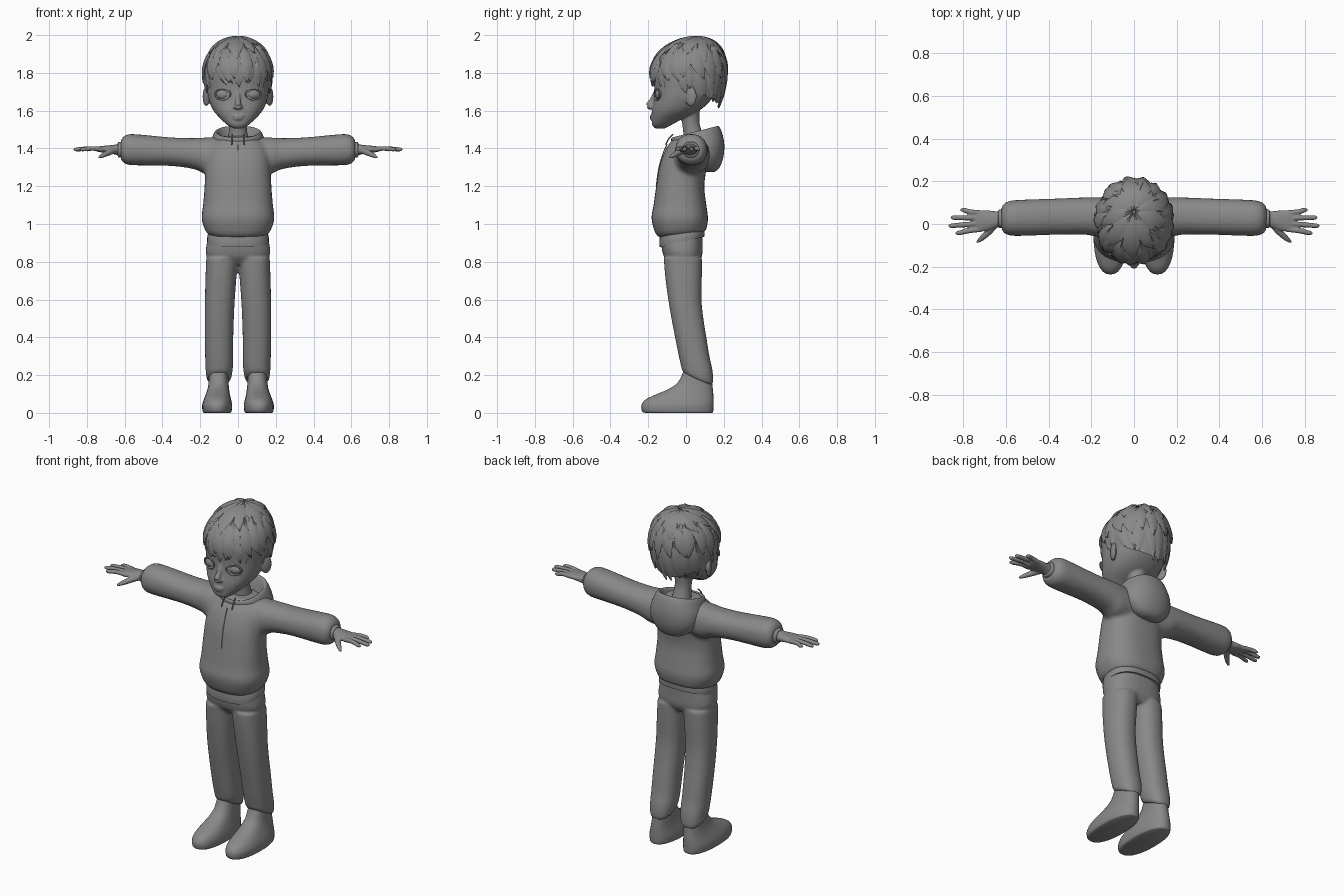
import bpy, bmesh, math, random
from mathutils import Vector, Matrix

if "Cube" in bpy.data.objects:
    bpy.data.objects.remove(bpy.data.objects["Cube"])

random.seed(4)
grey = bpy.data.materials.new("plain_grey")
grey.diffuse_color = (0.25, 0.25, 0.25, 1)
grey.use_nodes = True
grey.node_tree.nodes["Principled BSDF"].inputs["Base Color"].default_value = grey.diffuse_color


def catmull(rows, steps):
    """Smoothly resample a list of equal-length tuples."""
    out = []
    for i in range(len(rows) - 1):
        p = [rows[max(0, min(len(rows) - 1, i + k))] for k in (-1, 0, 1, 2)]
        for j in range(steps):
            t = j / steps
            out.append([0.5 * (2 * b + (c - a) * t + (2 * a - 5 * b + 4 * c - d) * t * t
                               + (3 * b - a - 3 * c + d) * t ** 3) for a, b, c, d in zip(*p)])
    return out + [list(rows[-1])]


class Part:
    """Collects geometry for one object."""

    def __init__(self, name):
        self.name, self.bm = name, bmesh.new()

    def rings(self, rings, mirror=False):
        for sx in ((1, -1) if mirror else (1,)):
            vs = [[self.bm.verts.new((p[0] * sx, p[1], p[2])) for p in r] for r in rings]
            n = len(vs[0])
            for a, b in zip(vs, vs[1:]):
                for i in range(n):
                    self.bm.faces.new((a[i], a[(i + 1) % n], b[(i + 1) % n], b[i]))
            self.bm.faces.new(vs[0])
            self.bm.faces.new(vs[-1])

    def loft(self, rows, axis="z", power=2.2, mirror=False, seg=32, steps=4):
        """Rows: position, a-min, a-max, b-min, b-max, tilt; sections are superellipses."""
        rings = []
        for t, a0, a1, b0, b1, tilt in catmull(rows, steps):
            ring = []
            for i in range(seg):
                c, s = math.cos(math.tau * i / seg), math.sin(math.tau * i / seg)
                u = math.copysign(abs(c) ** (2 / power), c)
                v = math.copysign(abs(s) ** (2 / power), s)
                a, b = (a0 + a1) / 2 + (a1 - a0) / 2 * u, (b0 + b1) / 2 + (b1 - b0) / 2 * v
                ring.append((a, b, t + tilt * v) if axis == "z" else (t, a, b))
            rings.append(ring)
        self.rings(rings, mirror)

    def tube(self, pts, mirror=False, seg=10, steps=4):
        """Points: x, y, z, radius."""
        path = catmull(pts, steps)
        rings = []
        for i, p in enumerate(path):
            d = Vector(path[min(i + 1, len(path) - 1)][:3]) - Vector(path[max(i - 1, 0)][:3])
            q = d.to_track_quat("Z", "Y")
            rings.append([Vector(p[:3]) + q @ Vector((p[3] * math.cos(math.tau * k / seg),
                          p[3] * math.sin(math.tau * k / seg), 0)) for k in range(seg)])
        self.rings(rings, mirror)

    def ball(self, centre, radii, turn=0, mirror=False):
        for sx in ((1, -1) if mirror else (1,)):
            m = (Matrix.Diagonal((sx, 1, 1, 1)) @ Matrix.Translation(centre)
                 @ Matrix.Rotation(turn, 4, "Z") @ Matrix.Diagonal((*radii, 1)))
            bmesh.ops.create_uvsphere(self.bm, u_segments=24, v_segments=14, radius=1, matrix=m)

    def done(self, voxel=0, smooth=4, angle=50):
        bmesh.ops.recalc_face_normals(self.bm, faces=self.bm.faces[:])
        me = bpy.data.meshes.new(self.name)
        self.bm.to_mesh(me)
        self.bm.free()
        me.polygons.foreach_set("use_smooth", [True] * len(me.polygons))
        me.set_sharp_from_angle(angle=math.radians(angle))
        me.materials.append(grey)
        ob = bpy.data.objects.new(self.name, me)
        bpy.context.collection.objects.link(ob)
        if voxel:  # fuse overlapping volumes into one soft skin
            r = ob.modifiers.new("fuse", "REMESH")
            r.mode, r.voxel_size, r.use_smooth_shade = "VOXEL", voxel, True
            s = ob.modifiers.new("soften", "SMOOTH")
            s.factor, s.iterations = 0.5, smooth
        return ob


# Hoodie body and sleeves
p = Part("hoodie")
p.loft([(.945, -.155, .155, -.145, .105, .015), (.97, -.175, .175, -.165, .11, .012),
        (1.03, -.193, .193, -.183, .117, 0), (1.1, -.185, .185, -.172, .108, 0),
        (1.2, -.177, .177, -.158, .097, 0), (1.3, -.172, .172, -.142, .11, 0),
        (1.38, -.165, .165, -.115, .125, 0), (1.43, -.14, .14, -.085, .12, 0),
        (1.465, -.09, .09, -.05, .1, 0)], power=2.5)
p.loft([(.08, -.06, .12, 1.27, 1.46, 0), (.17, -.06, .125, 1.265, 1.458, 0),
        (.23, -.05, .125, 1.29, 1.455, 0), (.35, -.05, .12, 1.307, 1.458, 0),
        (.5, -.055, .115, 1.31, 1.472, 0), (.575, -.055, .11, 1.312, 1.476, 0),
        (.607, -.045, .098, 1.325, 1.462, 0), (.622, -.025, .08, 1.345, 1.44, 0)],
       axis="x", mirror=True)
p.done(voxel=.011, smooth=5)

# Hood lying on the back, with an open rim around the neck
p = Part("hood")
p.loft([(1.275, -.04, .04, .1, .15, 0), (1.295, -.09, .09, .06, .175, 0),
        (1.35, -.14, .14, .0, .197, 0), (1.41, -.152, .152, -.05, .203, .01),
        (1.455, -.138, .138, -.075, .192, .025), (1.482, -.125, .125, -.078, .178, .03),
        (1.488, -.113, .113, -.068, .166, .03), (1.465, -.1, .1, -.055, .15, .025),
        (1.42, -.08, .08, -.03, .13, 0)], steps=3)
p.done()

# Drawstrings and front seam
p = Part("drawstrings")
p.tube([(.03, -.07, 1.475, .004), (.034, -.092, 1.45, .004), (.034, -.108, 1.42, .004)], mirror=True, seg=6)
p.done()
p = Part("front_seam")
p.tube([(0, -.1, 1.42, .003), (0, -.119, 1.38, .003), (0, -.143, 1.3, .003), (0, -.158, 1.2, .003)], seg=6)
p.done()

# Shirt edge below the hoodie
p = Part("shirt_hem")
p.loft([(.905, -.163, .163, -.139, .097, .028), (.93, -.163, .163, -.141, .099, .024),
        (.965, -.155, .155, -.138, .098, .02)], power=2.5)
p.done()

# Trousers
p = Part("trousers")
p.loft([(.785, -.1, .1, -.08, .06, 0), (.83, -.166, .166, -.118, .085, 0),
        (.9, -.165, .165, -.132, .088, 0), (.95, -.15, .15, -.13, .088, 0)], power=2.5)
p.loft([(.175, .042, .162, -.005, .135, -.03), (.195, .034, .168, -.02, .144, -.03),
        (.24, .027, .172, -.027, .14, -.012), (.3, .026, .174, -.038, .124, 0),
        (.4, .025, .176, -.058, .108, 0), (.5, .022, .176, -.077, .092, 0),
        (.6, .017, .175, -.094, .082, 0), (.72, .008, .172, -.11, .084, 0),
        (.82, .0, .168, -.118, .085, 0)], power=2.3, mirror=True)
p.done(voxel=.009, smooth=4)

# Shoes
p = Part("shoes")
p.loft([(0, .042, .18, -.215, .138, 0), (.008, .034, .187, -.232, .144, 0),
        (.04, .031, .19, -.236, .146, 0), (.07, .036, .182, -.215, .146, 0),
        (.095, .042, .172, -.165, .145, 0), (.125, .047, .162, -.095, .142, 0),
        (.16, .05, .156, -.045, .138, 0), (.215, .053, .152, -.015, .125, 0)],
       power=2.3, mirror=True)
p.done(angle=40)

# Hands: wrist, palm, fingers and thumb
p = Part("hands")
p.loft([(.59, -.012, .062, 1.358, 1.43, 0), (.625, -.012, .06, 1.36, 1.428, 0),
        (.65, -.02, .06, 1.368, 1.42, 0), (.69, -.032, .064, 1.375, 1.416, 0),
        (.73, -.036, .064, 1.38, 1.412, 0), (.75, -.028, .058, 1.385, 1.408, 0)],
       axis="x", mirror=True)
for y0, x1, y1 in ((-.025, .838, -.042), (.002, .87, -.008), (.028, .86, .03), (.052, .815, .066)):
    p.tube([(.72, y0, 1.395, .013), (.77, y0 + (y1 - y0) * .35, 1.4, .0125),
            (x1 - .015, y1, 1.395, .011), (x1, y1, 1.393, .005)], mirror=True)
p.tube([(.655, -.005, 1.39, .018), (.685, -.04, 1.378, .016), (.718, -.07, 1.362, .012),
        (.738, -.086, 1.352, .005)], mirror=True)
p.done(voxel=.0045, smooth=2)
p = Part("cuffs")
p.loft([(.61, -.02, .07, 1.35, 1.436, 0), (.632, -.018, .068, 1.353, 1.434, 0),
        (.637, -.012, .06, 1.36, 1.428, 0)], axis="x", mirror=True)
p.done()

# Head with neck, nose, lips and ears
p = Part("head")
p.loft([(1.505, -.02, .02, -.16, -.115, 0), (1.52, -.05, .05, -.177, -.085, 0),
        (1.55, -.085, .085, -.181, -.03, 0), (1.6, -.13, .13, -.181, .07, 0),
        (1.66, -.156, .156, -.171, .135, 0), (1.72, -.165, .165, -.168, .165, 0),
        (1.8, -.166, .166, -.17, .175, 0), (1.88, -.145, .145, -.145, .165, 0),
        (1.94, -.09, .09, -.08, .12, 0), (1.955, -.04, .04, -.03, .06, 0)], power=2.3)
p.tube([(0, .045, 1.42, .062), (0, .035, 1.48, .05), (0, .025, 1.54, .046), (0, .02, 1.62, .055)], seg=24)
p.tube([(0, -.16, 1.7, .012), (0, -.178, 1.66, .013), (0, -.194, 1.628, .019), (0, -.185, 1.612, .012)])
p.ball((.014, -.184, 1.619), (.012, .013, .009), mirror=True)
p.ball((0, -.178, 1.572), (.034, .014, .007))
p.ball((0, -.178, 1.558), (.027, .014, .008))
p.ball((.168, .025, 1.675), (.014, .034, .052), turn=-.45, mirror=True)
p.done(voxel=.0055, smooth=3)

# Eyes and eyelids
p = Part("eyes")
p.ball((.08, -.139, 1.686), (.038, .024, .028), turn=.25, mirror=True)
p.done()
p = Part("eyelids")
loop = [i / 20 * math.tau for i in range(21)]
p.tube([(.08 + .041 * math.cos(a), -.153 + .013 * math.cos(a), 1.686 + .029 * math.sin(a), .0055)
        for a in loop], mirror=True, seg=6, steps=1)
p.done()

# Hair: a cap covered by three layers of overlapping locks
CENTRE = Vector((0, .015, 1.8))


def scalp(a, q, lift=0):
    """Point on the hair volume: q runs 0 at the crown, 1 at the widest, then down."""
    if q < 1:
        r, h = math.sin(q * math.pi / 2), .176 * math.cos(q * math.pi / 2)
    else:
        r, h = 1 - .2 * (q - 1) ** 2, -.18 * (q - 1)
    back = .04 * max(0, h / .176) ** 2
    d = Vector((.17 * r * math.cos(a), .19 * r * math.sin(a) + back, h))
    return CENTRE + d + d.normalized() * lift


def hairline(a):
    return 1.27 + .62 * (.5 + .5 * math.sin(a)) ** 1.4


p = Part("hair_cap")
angles = [math.tau * i / 40 for i in range(40)]
p.rings([[scalp(a, .02 + (hairline(a) - .02) * k / 14, .002) for a in angles] for k in range(15)]
        + [[scalp(a, hairline(a) - .05, -.025) for a in angles]])
p.done()

p = Part("hair_locks")
layers = [(20, .7, None, .037, .0), (17, .4, 1.2, .042, .007), (9, .03, .72, .05, .009)]
for count, q0, q1, width, lift in layers:
    for i in range(count):
        a0 = math.tau * (i + random.uniform(-.2, .2)) / count + lift * 30
        end = (q1 or hairline(a0) + .07) + random.uniform(-.09, .09)
        curl, w = random.uniform(-.05, .28), width * random.uniform(.9, 1.15)
        rings = []
        for k in range(10):
            s = k / 9
            a, q = a0 + curl * s * s, q0 + (end - q0) * s
            half = max(.002, w * min(1, .25 + 1.6 * s) * (1 - s ** 3))
            side = Vector((-math.sin(a), math.cos(a), 0)) * half
            flick = lift + .012 * s * s
            rings.append([scalp(a, q, flick - .003) - side, scalp(a, q, flick + .012 * (1 - s ** 4)),
                          scalp(a, q, flick - .003) + side, scalp(a, q, flick - .012)])
        p.rings(rings)
p.done(angle=60)
